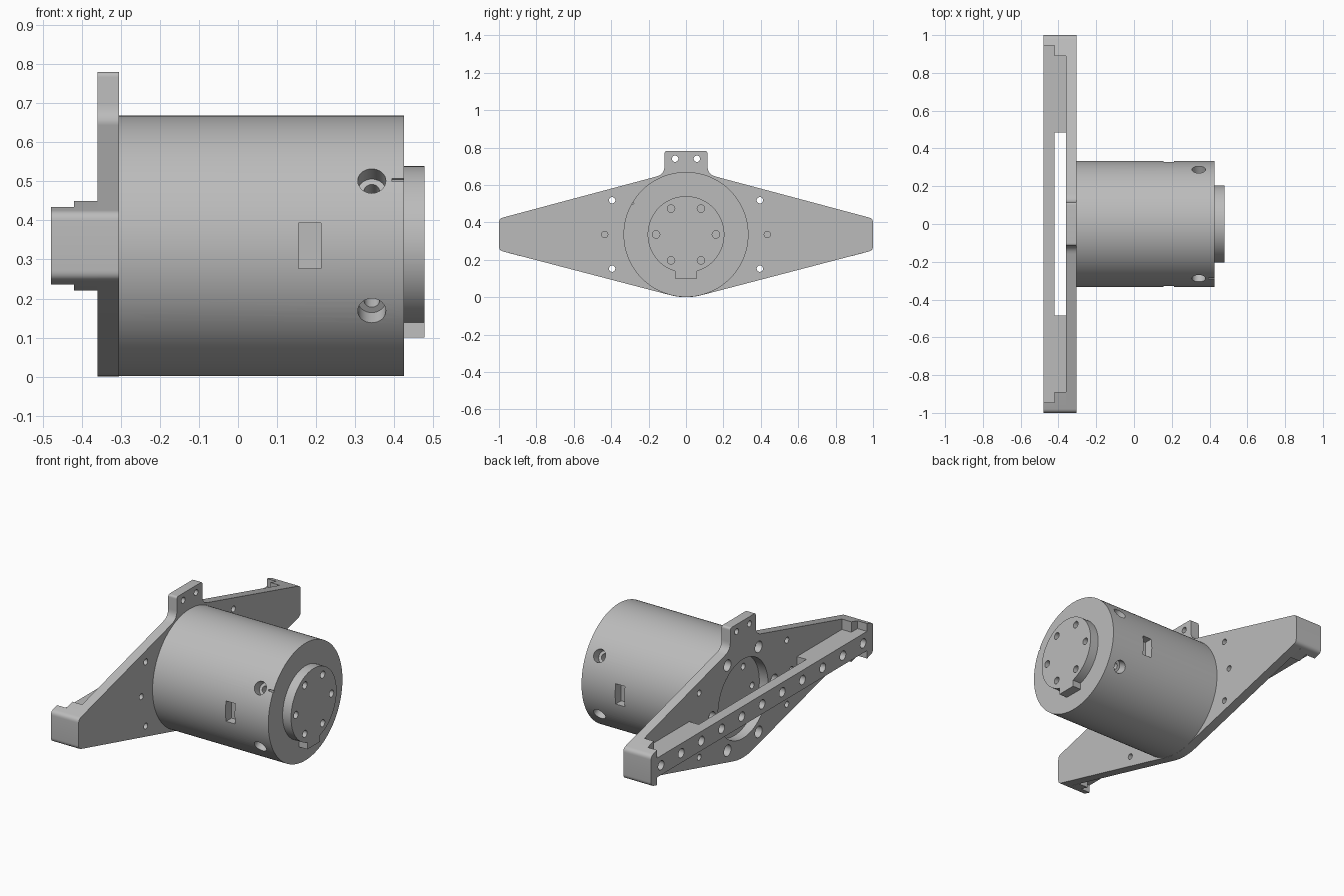
import bpy, bmesh
from math import sin, cos, pi, radians
from mathutils import Vector, Matrix

if "Cube" in bpy.data.objects:
    bpy.data.objects.remove(bpy.data.objects["Cube"])

C = 0.335            # height of the drive axis
R = 0.335            # housing radius
SLOPE = 0.267        # taper of the arms
TIP = 0.085          # half height of the arm ends

metal = bpy.data.materials.new("grey metal")
metal.use_nodes = True
metal.diffuse_color = (0.5, 0.5, 0.5, 1)
metal.node_tree.nodes["Principled BSDF"].inputs["Base Color"].default_value = (0.5, 0.5, 0.5, 1)


def finish(name, bm):
    bmesh.ops.recalc_face_normals(bm, faces=bm.faces)
    mesh = bpy.data.meshes.new(name)
    bm.to_mesh(mesh)
    bm.free()
    mesh.materials.append(metal)
    ob = bpy.data.objects.new(name, mesh)
    bpy.context.collection.objects.link(ob)
    return ob


def prism(name, pts, start, step):
    """Extrude a closed outline along a vector; start maps 2D to 3D."""
    bm = bmesh.new()
    face = bm.faces.new([bm.verts.new(start(a, b)) for a, b in pts])
    ext = bmesh.ops.extrude_face_region(bm, geom=[face])
    moved = [v for v in ext["geom"] if isinstance(v, bmesh.types.BMVert)]
    bmesh.ops.translate(bm, verts=moved, vec=step)
    return finish(name, bm)


def slab(name, pts, x0, x1):
    return prism(name, pts, lambda y, z: (x0, y, z + C), (x1 - x0, 0, 0))


def rounded(corners, n=6):
    """Round each (y, z, cut) corner of an open chain; end corners stay sharp."""
    out = []
    for i, (y, z, cut) in enumerate(corners):
        p = Vector((y, z))
        if not cut:
            out.append((y, z))
            continue
        a, b = (p + (Vector(corners[j][:2]) - p).normalized() * cut for j in (i - 1, i + 1))
        for k in range(n + 1):
            t = k / n
            q = a * (1 - t) ** 2 + p * 2 * t * (1 - t) + b * t * t
            out.append((q.x, q.y))
    return out


def rods(name, ends, radius, seg=32):
    """One mesh holding a cylinder between each pair of points."""
    bm = bmesh.new()
    for a, b in ends:
        a, b = Vector(a), Vector(b)
        rot = (b - a).to_track_quat("Z", "Y").to_matrix().to_4x4()
        bmesh.ops.create_cone(bm, cap_ends=True, segments=seg, radius1=radius, radius2=radius,
                              depth=(b - a).length, matrix=Matrix.Translation((a + b) / 2) @ rot)
    return finish(name, bm)


def cut(ob, cutter):
    mod = ob.modifiers.new("cut", "BOOLEAN")
    mod.operation, mod.solver, mod.object = "DIFFERENCE", "EXACT", cutter
    deps = bpy.context.evaluated_depsgraph_get()
    mesh = bpy.data.meshes.new_from_object(ob.evaluated_get(deps))
    ob.modifiers.clear()
    ob.data = mesh
    bpy.data.objects.remove(cutter)


def axial(points, x0, x1):
    return [((x0, y, z + C), (x1, y, z + C)) for y, z in points]


def ring(radius, count=6):
    return [(radius * cos(2 * pi * i / count), radius * sin(2 * pi * i / count)) for i in range(count)]


# Mounting plate: round belly, tapered arms, top tab
belly = [(R * sin(radians(a)), -R * cos(radians(a))) for a in range(0, 16, 3)]
arm = rounded([(*belly[-1], 0), (1, -TIP, 0.022), (1, TIP, 0.022),
               (0.115, TIP + SLOPE * 0.885, 0.045), (0.115, 0.446, 0.014), (0, 0.446, 0)])
half = belly + arm[1:]
outline = half + [(-y, z) for y, z in reversed(half[1:-1])]
plate = slab("mounting_plate", outline, -0.36, -0.305)
cut(plate, rods("bore", axial([(0, 0)], -0.4, -0.2), 0.225, 96))
cut(plate, rods("bolt_holes", axial(ring(0.28), -0.4, -0.322), 0.032))
small = [(s * y, z) for s in (-1, 1) for y, z in ((0.395, 0.183), (0.395, -0.183), (0.435, 0), (0.058, 0.405))]
cut(plate, rods("small_holes", axial(small, -0.4, -0.2), 0.017))
parts = [plate]

# Stepped blocks at both arm ends
for side, s in (("left", 1), ("right", -1)):
    for label, y0, x0, x1 in (("inner", 0.89, -0.42, -0.36), ("outer", 0.945, -0.48, -0.42)):
        h = TIP + SLOPE * (1 - y0)
        pts = rounded([(y0, -h, 0), (1, -TIP, 0.022), (1, TIP, 0.022), (y0, h, 0)])
        parts.append(slab(f"{side}_{label}_end_block", [(s * y, z) for y, z in pts], x0, x1))

# Drilled cross rail with thicker ends
edge = [(-0.48, 0.945), (-0.36, 0.945), (-0.36, 0.485), (-0.42, 0.485)]
rail = prism("cross_rail", edge + [(x, -y) for x, y in reversed(edge)],
             lambda x, y: (x, y, C - 0.055), (0, 0, 0.11))
cut(rail, rods("rail_holes", axial([(0.182 * i, 0) for i in range(-5, 6)], -0.5, -0.44), 0.026))
parts.append(rail)

# Cylindrical housing with screw pockets and side windows
body = rods("motor_housing", [((-0.305, 0, C), (0.425, 0, C))], R - 0.001, 128)


def radial(r0, r1):
    ends = []
    for a in (30, 150, 210, 330):
        d = Vector((0, cos(radians(a)), sin(radians(a))))
        base = Vector((0.343, 0, C))
        ends.append((base + d * r0, base + d * r1))
    return ends


cut(body, rods("screw_pockets", radial(0.28, 0.4), 0.036))
cut(body, rods("screw_holes", radial(0.22, 0.3), 0.02))
cut(body, rods("rear_holes", axial(ring(0.16), -0.35, -0.25), 0.018))
cut(body, rods("pin_groove", axial([(-0.285, 0.167)], 0.395, 0.45), 0.006, 12))
for s in (-1, 1):
    bm = bmesh.new()
    bmesh.ops.create_cube(bm, size=1, matrix=Matrix.Translation((0.184, s * 0.33, C))
                          @ Matrix.Diagonal((0.058, 0.1, 0.116, 1)))
    cut(body, finish("window", bm))
parts.append(body)

# Output flange with key and bolt circle
rim = [(0.205 * cos(radians(a)), 0.205 * sin(radians(a))) for a in range(-74, 255, 4)]
flange = slab("output_flange", rim + [(-0.058, -0.235), (0.058, -0.235)], 0.425, 0.478)
cut(flange, rods("flange_holes", axial(ring(0.16), 0.435, 0.5), 0.02))
parts.append(flange)

# Smooth the round surfaces, keep edges crisp
for ob in parts:
    bpy.ops.object.select_all(action="DESELECT")
    ob.select_set(True)
    bpy.context.view_layer.objects.active = ob
    bpy.ops.object.shade_smooth_by_angle(angle=radians(30))
